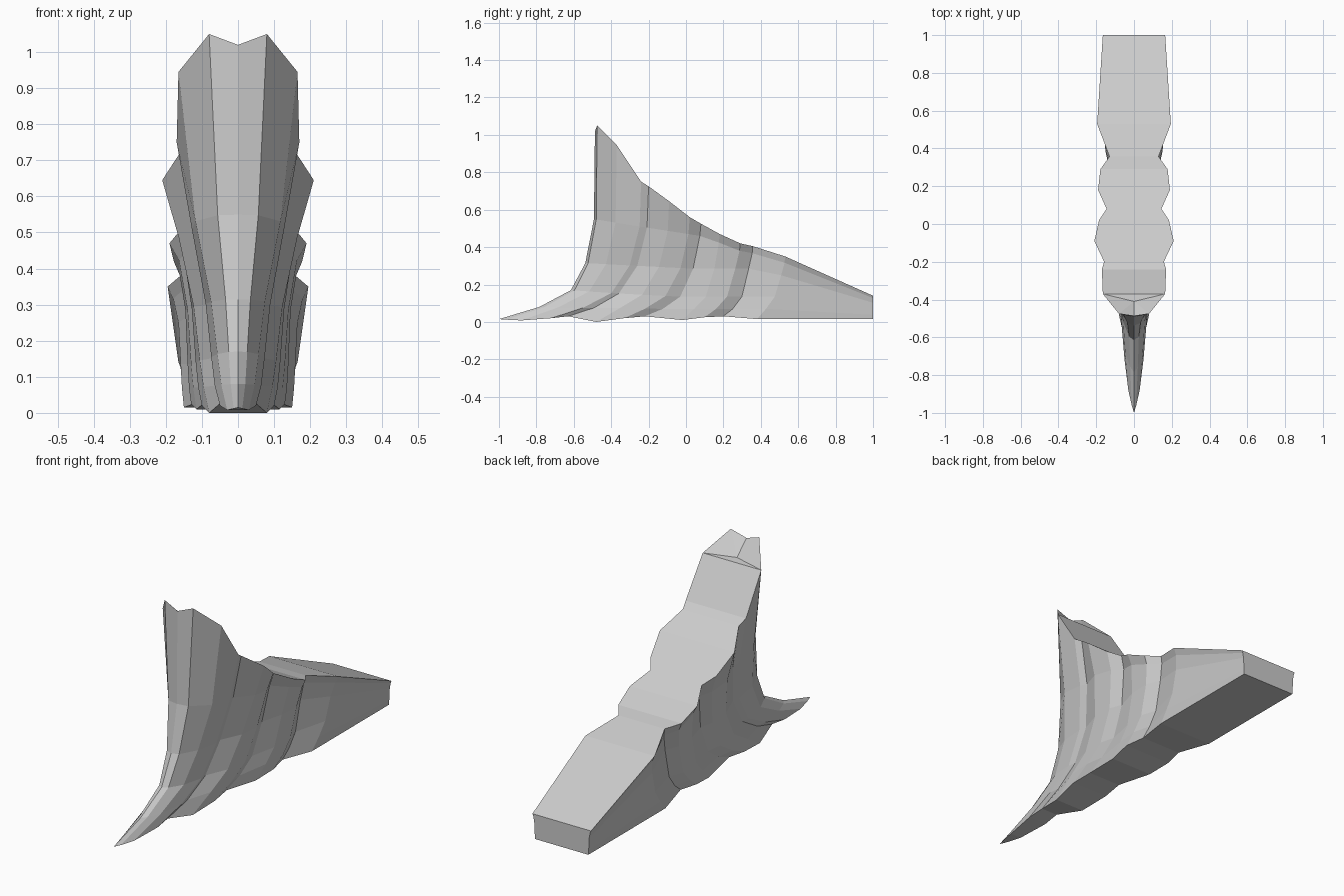
import bpy

if "Cube" in bpy.data.objects:
    bpy.data.objects.remove(bpy.data.objects["Cube"])

# Flutes of the root, front to back: top x, y, z, then foot x, y, z
FLUTES = [
    (0.0, -0.487, 1.02, 0.0, -1.0, 0.015),
    (0.08, -0.475, 1.05, 0.012, -0.96, 0.012),
    (0.165, -0.37, 0.945, 0.03, -0.88, 0.008),
    (0.17, -0.24, 0.75, 0.05, -0.72, 0.02),
    (0.158, -0.20, 0.725, 0.045, -0.63, 0.03),   # first groove
    (0.21, -0.09, 0.645, 0.08, -0.48, 0.0),
    (0.185, 0.02, 0.56, 0.10, -0.33, 0.02),
    (0.145, 0.08, 0.525, 0.09, -0.22, 0.03),     # second groove
    (0.19, 0.18, 0.47, 0.115, -0.02, 0.01),
    (0.178, 0.29, 0.42, 0.13, 0.10, 0.025),
    (0.13, 0.357, 0.405, 0.11, 0.20, 0.03),      # third groove
    (0.195, 0.53, 0.35, 0.15, 0.38, 0.015),
    (0.165, 1.0, 0.14, 0.15, 1.0, 0.015),
]
# Shared flare from foot to top
X_FLARE = (0, 0.12, 0.2, 0.33, 0.65, 1)
Y_FRONT = (0, 0.42, 0.75, 0.90, 0.99, 1)
Y_SIDE = (0, 0.32, 0.63, 0.86, 0.98, 1)
Z_FRONT = (0, 0.08, 0.17, 0.315, 0.55)
Z_BACK = (0, 0.07, 0.135, 0.285, 0.46)
Z_SHARE = (0, 0.18, 0.4, 0.7, 0.9, 1)
ROWS = 6


def mix(a, b, t):
    return a + (b - a) * t


def flute_points(i):
    tx, ty, tz, fx, fy, fz = FLUTES[i]
    blend = min(1, max(0, (i - 1) / 3))
    back = min(1, max(0, (ty + 0.49) / 0.57))
    pts = []
    for r in range(ROWS):
        x = mix(fx, tx, X_FLARE[r])
        y = mix(fy, ty, mix(Y_FRONT[r], Y_SIDE[r], blend))
        z = mix(fz, tz, Z_SHARE[r])
        if 0 < r < ROWS - 1:
            z = min(z, mix(Z_FRONT[r], Z_BACK[r], back))
        pts.append((x, y, z))
    return pts


verts, right, left = [], [], []
for i in range(len(FLUTES)):
    pts = flute_points(i)
    right.append([len(verts) + r for r in range(ROWS)])
    verts += pts
    if i == 0:
        left.append(right[0])
    else:
        left.append([len(verts) + r for r in range(ROWS)])
        verts += [(-x, y, z) for x, y, z in pts]

faces = []
# Fluted sides
for i in range(len(FLUTES) - 1):
    for r in range(ROWS - 1):
        a, b = right[i], right[i + 1]
        faces.append((a[r], b[r], b[r + 1], a[r + 1]))
        a, b = left[i], left[i + 1]
        faces.append((a[r], a[r + 1], b[r + 1], b[r]))
# Dished tip
dish = len(verts)
verts.append((0, -0.41, 0.95))
T = ROWS - 1
for i in range(2):
    faces.append((right[i][T], right[i + 1][T], dish))
    faces.append((left[i + 1][T], left[i][T], dish))
faces.append((right[2][T], left[2][T], dish))
# Top and underside
faces.append((right[0][0], left[1][0], right[1][0]))
for i in range(1, len(FLUTES) - 1):
    faces.append((right[i][0], left[i][0], left[i + 1][0], right[i + 1][0]))
    if i > 1:
        faces.append((right[i][T], right[i + 1][T], left[i + 1][T], left[i][T]))
# Back end
faces.append(tuple(right[-1]) + tuple(reversed(left[-1])))

mesh = bpy.data.meshes.new("fluted_root")
mesh.from_pydata(verts, [], faces)
mesh.validate()
mesh.update()
root = bpy.data.objects.new("fluted_root", mesh)
bpy.context.collection.objects.link(root)

grey = bpy.data.materials.new("light_grey")
grey.diffuse_color = (0.6, 0.6, 0.6, 1)
grey.use_nodes = True
grey.node_tree.nodes["Principled BSDF"].inputs["Base Color"].default_value = grey.diffuse_color
mesh.materials.append(grey)
